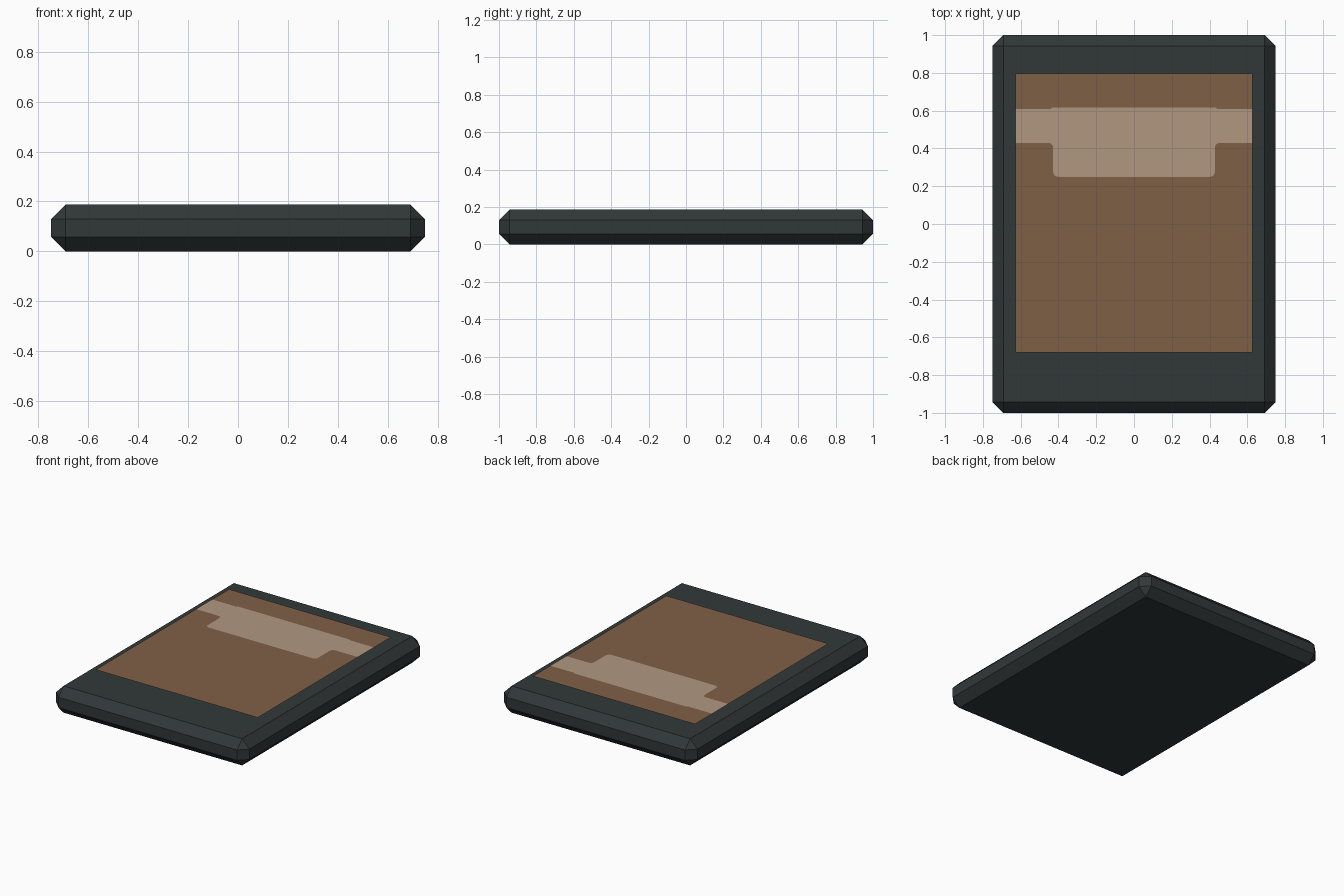
import bpy, bmesh, math

cube = bpy.data.objects.get("Cube")
if cube:
    bpy.data.objects.remove(cube)

WIDTH, LENGTH, HEIGHT, CHAMFER = 1.498, 2.0, 0.187, 0.057
PANEL_Z, BAND_Z = 0.217, 0.218


def material(name, color):
    m = bpy.data.materials.new(name)
    m.use_nodes = True
    m.diffuse_color = (*color, 1)
    node = next(n for n in m.node_tree.nodes if n.type == 'BSDF_PRINCIPLED')
    node.inputs["Base Color"].default_value = (*color, 1)
    node.inputs["Roughness"].default_value = 0.8
    return m


def add_object(name, bm, mat):
    mesh = bpy.data.meshes.new(name)
    bm.to_mesh(mesh)
    bm.free()
    mesh.materials.append(mat)
    obj = bpy.data.objects.new(name, mesh)
    bpy.context.collection.objects.link(obj)
    return obj


def sheet(name, outline, z, mat):
    """Flat sheet facing up, floating just above the body."""
    bm = bmesh.new()
    face = bm.faces.new([bm.verts.new((x, y, z)) for x, y in outline])
    face.normal_update()
    if face.normal.z < 0:
        face.normal_flip()
    return add_object(name, bm, mat)


def arc(cx, cy, r, start, end, steps=5):
    angles = [math.radians(start + (end - start) * i / steps) for i in range(steps + 1)]
    return [(cx + r * math.cos(a), cy + r * math.sin(a)) for a in angles]


charcoal = material("charcoal", (0.031, 0.039, 0.040))
brown = material("brown", (0.212, 0.118, 0.062))
tan = material("tan", (0.435, 0.313, 0.216))

# Chamfered slab
bm = bmesh.new()
bmesh.ops.create_cube(bm, size=1)
for v in bm.verts:
    v.co.x *= WIDTH
    v.co.y *= LENGTH
    v.co.z = (v.co.z + 0.5) * HEIGHT
bmesh.ops.bevel(bm, geom=bm.edges[:], offset=CHAMFER, segments=1, affect='EDGES')
bmesh.ops.recalc_face_normals(bm, faces=bm.faces)
add_object("body", bm, charcoal)

# Large panel above the top face
px, y0, y1 = 0.628, -0.679, 0.798
sheet("panel", [(-px, y0), (px, y0), (px, y1), (-px, y1)], PANEL_Z, brown)

# Band with a rounded tab, drawn as one half and mirrored
tab, r, strap_low, strap_top, tab_low = 0.428, 0.027, 0.43, 0.608, 0.25
half = [(tab + 0.005, strap_top + 0.008), (tab + 0.015, strap_top),
        (px, strap_top), (px, strap_low)]
half += arc(tab + r, strap_low - r, r, 90, 180)
half += arc(tab - r, tab_low + r, r, 0, -90)
sheet("band", half + [(-x, y) for x, y in reversed(half)], BAND_Z, tan)
